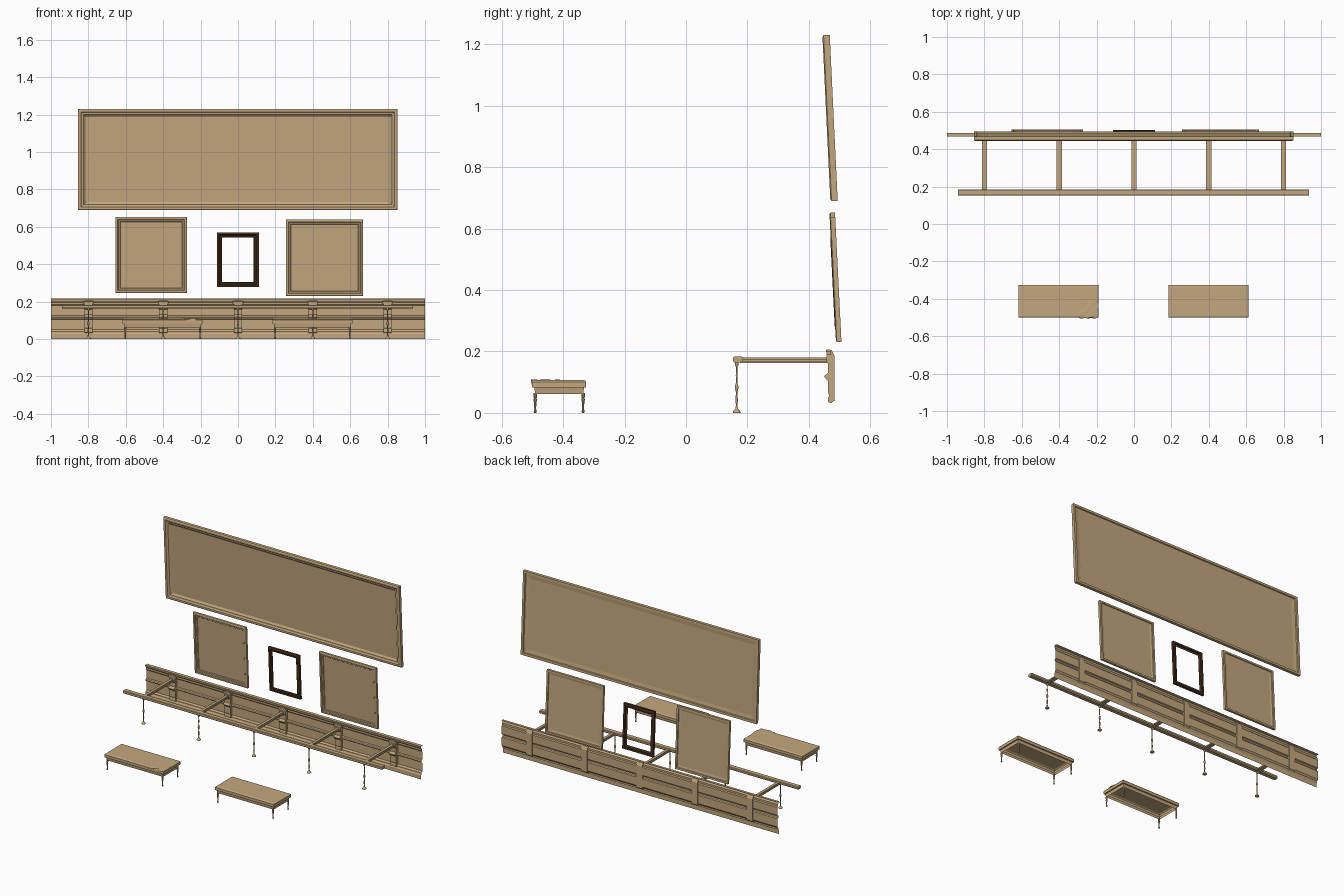
import bpy, bmesh, math

if "Cube" in bpy.data.objects:
    bpy.data.objects.remove(bpy.data.objects["Cube"])

def material(name, col):
    m = bpy.data.materials.new(name)
    m.diffuse_color = (*col, 1)
    m.use_nodes = True
    m.node_tree.nodes["Principled BSDF"].inputs["Base Color"].default_value = m.diffuse_color
    return m

TAN = material("tan wood", (0.55, 0.39, 0.21))
DARK = material("dark brown wood", (0.065, 0.029, 0.012))

def make(name, verts, faces, mat=TAN, smooth=False, fix=True):
    me = bpy.data.meshes.new(name)
    me.from_pydata(verts, [], faces)
    if fix:
        bm = bmesh.new()
        bm.from_mesh(me)
        bmesh.ops.recalc_face_normals(bm, faces=bm.faces)
        bm.to_mesh(me)
        bm.free()
    me.materials.append(mat)
    ob = bpy.data.objects.new(name, me)
    bpy.context.collection.objects.link(ob)
    if smooth:
        bpy.ops.object.select_all(action='DESELECT')
        ob.select_set(True)
        bpy.context.view_layer.objects.active = ob
        bpy.ops.object.shade_smooth_by_angle(angle=math.radians(40))
    return ob

def box(name, x0, x1, y0, y1, z0, z1):
    v = [(x, y, z) for z in (z0, z1) for x, y in ((x0, y0), (x1, y0), (x1, y1), (x0, y1))]
    f = [(3, 2, 1, 0), (4, 5, 6, 7)] + [(i, (i+1) % 4, (i+1) % 4+4, i+4) for i in range(4)]
    return make(name, v, f)

def extrude_x(name, prof, x0, x1, closed):
    """Sweep a (y, z) profile along x."""
    n = len(prof)
    v = [(x, y, z) for x in (x0, x1) for y, z in prof]
    f = [(i, (i+1) % n, n+(i+1) % n, n+i) for i in range(n if closed else n-1)]
    if closed:
        f += [tuple(range(n)), tuple(range(n, 2*n))]
    return make(name, v, f)

def lathe(name, prof, x, y, seg=10):
    """Turn a (radius, z) profile."""
    v = [(x+r*math.cos(2*math.pi*k/seg), y+r*math.sin(2*math.pi*k/seg), z)
         for r, z in prof for k in range(seg)]
    n = len(prof)
    f = [(j*seg+k, j*seg+(k+1) % seg, (j+1)*seg+(k+1) % seg, (j+1)*seg+k)
         for j in range(n-1) for k in range(seg)]
    f += [tuple(range(seg)), tuple(range((n-1)*seg, n*seg))]
    return make(name, v, f, smooth=True)

def rings(name, prof, x0, x1, z0, z1, yc, tilt, mat, panel):
    """Rectangular moulding from (inset, depth) rings, leaning forward at the top."""
    zc, n, v = (z0+z1)/2, len(prof), []
    def corners(i, d):
        return [(x, yc+d-tilt*(z-zc), z) for x, z in
                ((x0+i, z0+i), (x1-i, z0+i), (x1-i, z1-i), (x0+i, z1-i))]
    for i, d in prof:
        v += corners(i, d)
    f = [(4*j+k, 4*j+(k+1) % 4, 4*((j+1) % n)+(k+1) % 4, 4*((j+1) % n)+k)
         for j in range(n) for k in range(4)]
    make(name, v, f, mat)
    if panel is not None:
        make(name + "_canvas", corners(*panel), [(0, 1, 2, 3)], mat, fix=False)

# Hung pictures, recessed at the back
big = [(0, .012), (0, -.008), (.006, -.012), (.016, -.012), (.022, -.007),
       (.03, -.006), (.034, -.002), (.042, .003), (.018, .006), (.015, .012)]
rings("large_picture_frame", big, -.855, .853, .69, 1.23, .469, .048, TAN, (.042, .003))
small = [(0, .009), (0, -.006), (.005, -.009), (.012, -.009), (.016, -.004),
         (.024, -.003), (.027, .001), (.014, .004), (.012, .009)]
rings("left_picture_frame", small, -.656, -.273, .247, .652, .486, .05, TAN, (.027, .001))
rings("right_picture_frame", small, .257, .669, .231, .638, .487, .05, TAN, (.027, .001))
rings("middle_empty_frame", small, -.113, .111, .277, .57, .486, .05, DARK, None)

# Wainscot sheet with base, dado and cap mouldings
wall = [(.468, 0), (.468, .026), (.472, .032), (.472, .04), (.480, .05), (.480, .104),
        (.473, .108), (.470, .115), (.473, .122), (.480, .126), (.480, .178), (.475, .184),
        (.475, .196), (.469, .204), (.467, .215), (.487, .216)]
extrude_x("wainscot", wall, -1, 1, False)

# Pilasters, cross bars and posts
pil = [(.484, .04), (.472, .032), (.463, .035), (.463, .05), (.466, .056), (.463, .064),
       (.463, .104), (.456, .11), (.450, .118), (.454, .125), (.463, .13), (.463, .158),
       (.458, .165), (.458, .186), (.462, .19), (.456, .2), (.457, .207), (.474, .205),
       (.484, .185)]
post = [(.013, 0), (.013, .004), (.009, .009), (.004, .014), (.0025, .028), (.0042, .036),
        (.0035, .05), (.0025, .068), (.0045, .074), (.0065, .083), (.0045, .092),
        (.0025, .098), (.0032, .122), (.0025, .15), (.006, .156), (.006, .165)]
for n in range(5):
    x = -.8 + .4*n
    extrude_x("pilaster", pil, x-.022, x+.022, True)
    box("pilaster_cap", x-.029, x+.029, .457, .472, .188, .2)
    box("cross_bar", x-.009, x+.009, .176, .464, .163, .18)
    box("cross_bar_flange", x-.014, x+.014, .176, .464, .167, .175)
    lathe("rail_post", post, x, .165)

# Barrier rail
rail = [(.157, .164), (.153, .17), (.153, .18), (.156, .183), (.182, .183), (.185, .18),
        (.185, .17), (.179, .164)]
extrude_x("barrier_rail", rail, -.94, .935, True)

# Benches, hollow underneath
leg = [(.0035, 0), (.005, .006), (.003, .012), (.004, .035), (.006, .043), (.004, .048),
       (.006, .053), (.006, .064)]
def bench(cx):
    cy, hx, hy = -.413, .214, .088
    v, shell = [], [(.010, .062), (.007, .082), (0, .083), (0, .101), (.003, .105), (.008, .107)]
    for i, z in shell:
        v += [(cx+a*(hx-i), cy+b*(hy-i), z) for a, b in ((-1, -1), (1, -1), (1, 1), (-1, 1))]
    f = [(4*j+k, 4*j+(k+1) % 4, 4*j+4+(k+1) % 4, 4*j+4+k)
         for j in range(len(shell)-1) for k in range(4)]
    f.append(tuple(range(len(v)-4, len(v))))
    make("bench_seat", v, f, fix=False)
    for a in (-1, 1):
        for b in (-1, 1):
            lathe("bench_leg", leg, cx+a*(hx-.014), cy+b*(hy-.01), 8)
bench(-.403)
bench(.398)

# Crumpled cloth lying over the corner of the left bench
N, M, v = 12, 10, []
for j in range(M):
    for i in range(N):
        s, t = i/(N-1), j/(M-1)
        x = -.29+.095*s+.005*math.sin(5*t)
        y = -.42-.1*t+.015*s
        z = .1085+.001*math.sin(9*s+4*t)*math.cos(7*t)
        if y < -.501:
            z -= (-.501-y)*.9
            y = -.503-.002*math.sin(9*s)**2
        v.append((x, y, z))
make("draped_cloth", v, [(j*N+i, (j+1)*N+i, (j+1)*N+i+1, j*N+i+1)
                         for j in range(M-1) for i in range(N-1)], smooth=True, fix=False)
